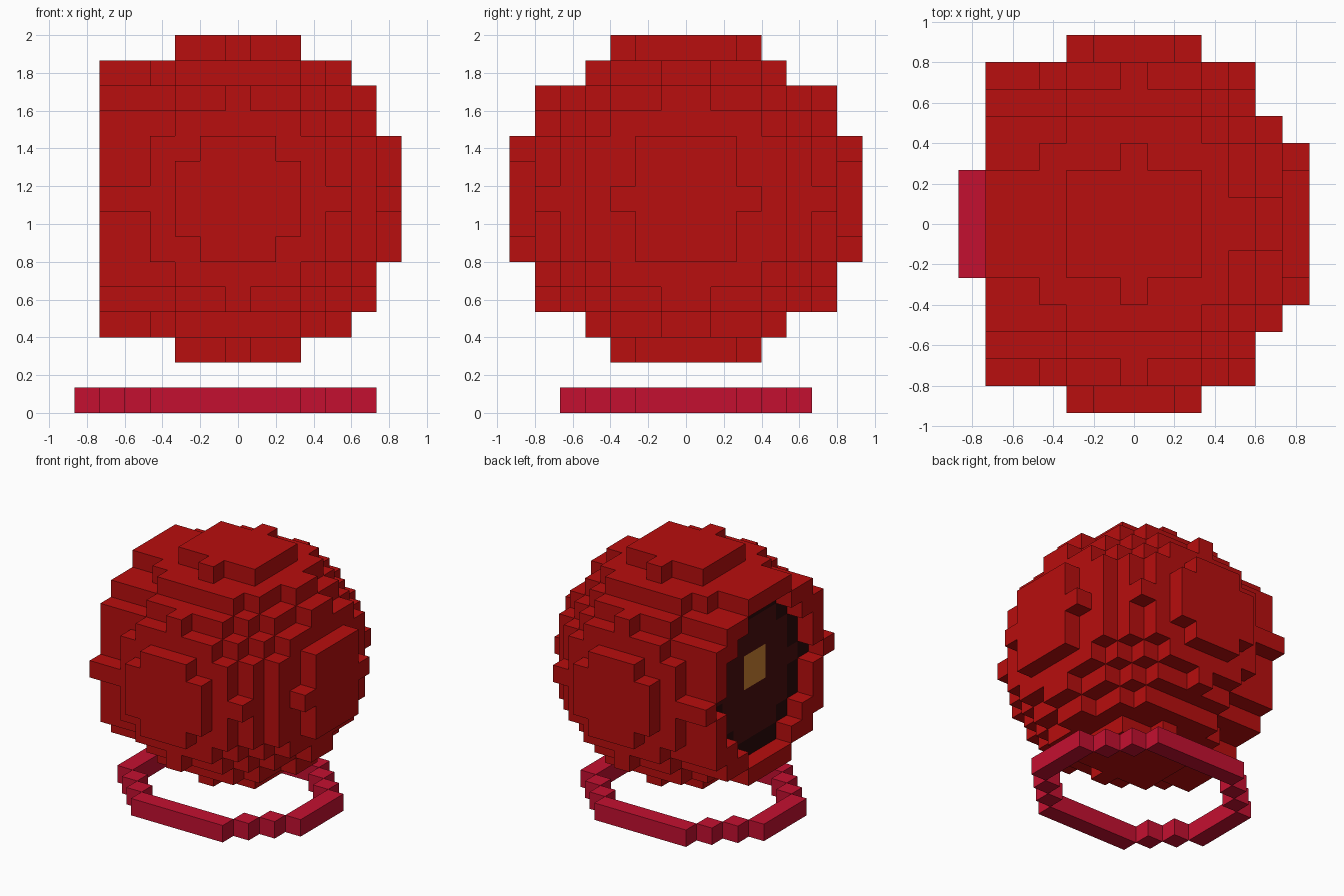
import bpy, bmesh
from mathutils import Vector

cube = bpy.data.objects.get("Cube")
if cube:
    bpy.data.objects.remove(cube, do_unlink=True)

V = 2 / 15      # edge of one block
MID = 8.5       # height of the ball centre, in blocks


def srgb(h):
    c = [int(h[i:i + 2], 16) / 255 for i in (0, 2, 4)]
    return [x / 12.92 if x <= 0.04045 else ((x + 0.055) / 1.055) ** 2.4 for x in c] + [1]


def material(name, h):
    m = bpy.data.materials.new(name)
    m.use_nodes = True
    col = srgb(h)
    m.diffuse_color = col
    m.node_tree.nodes["Principled BSDF"].inputs["Base Color"].default_value = col
    return m


red = material("red", "B80E0E")
crimson = material("crimson", "C41030")
maroon = material("dark maroon", "4A0E0E")
black = material("near black", "2A0909")
tan = material("tan", "CC8032")


def block_object(name, cells, mats, rule=None):
    """Skin a set of block centres with outward quads, merging flat areas."""
    bm = bmesh.new()
    axes = [Vector(a) for a in ((1, 0, 0), (0, 1, 0), (0, 0, 1))]
    for c in cells:
        p = Vector(c)
        for k in range(3):
            for s in (1, -1):
                n = axes[k] * s
                if tuple(p + n) in cells:
                    continue
                u, w = axes[(k + 1) % 3] / 2, axes[(k + 2) % 3] / 2
                mid = p + n / 2
                quad = [mid + u + w, mid - u + w, mid - u - w, mid + u - w]
                if s < 0:
                    quad.reverse()
                f = bm.faces.new([bm.verts.new(q * V) for q in quad])
                f.material_index = rule(p, n) if rule else 0
    bmesh.ops.remove_doubles(bm, verts=bm.verts, dist=1e-4)
    bmesh.ops.dissolve_limit(bm, angle_limit=0.01, verts=bm.verts, edges=bm.edges,
                             delimit={'MATERIAL', 'NORMAL'})
    me = bpy.data.meshes.new(name)
    bm.to_mesh(me)
    bm.free()
    for m in mats:
        me.materials.append(m)
    ob = bpy.data.objects.new(name, me)
    bpy.context.collection.objects.link(ob)
    return ob


YS = [i + 0.5 for i in range(-7, 7)]
ZS = range(-6, 7)

# Ball: blocky ellipsoid, cut off by a flat disc on the open side
ball = {(float(x), y, z + MID) for x in range(-3, 7) for y in YS for z in ZS
        if (x * x + z * z) / 42.25 + y * y / 49 <= 1}
ball |= {(-4.0, y, z + MID) for y in YS for z in ZS if y * y + z * z < 30.5}


# Painted round panel inside the opening
def panel_rule(p, n):
    if n.x > -0.5 or p.x > -3.5:
        return 0
    y, z = p.y, p.z - MID
    r2 = y * y + z * z
    if abs(y) < 1 and z in (0, 1):
        return 3
    return 1 if r2 < 12.5 else 2 if r2 < 20.5 else 0


block_object("ball", ball, [red, maroon, black, tan], panel_rule)

# Raised rim around the opening
rim = {(-5.0, y, z + MID) for y in YS for z in ZS if 20.5 < y * y + z * z < 30.5}
block_object("opening_rim", rim, [red])

# Loose stepped ring on the ground: two flats per axis, diagonal corner blocks
ring = set()
for s in (1, -1):
    ring |= {(i - 3.0, 4.5 * s, 0.5) for i in range(6)}
    ring |= {(5.5 * s - 0.5, i - 1.5, 0.5) for i in range(4)}
    for t in (1, -1):
        ring |= {(3.5 * s - 0.5, 3.5 * t, 0.5), (4.5 * s - 0.5, 2.5 * t, 0.5)}
block_object("ground_ring", ring, [crimson])
